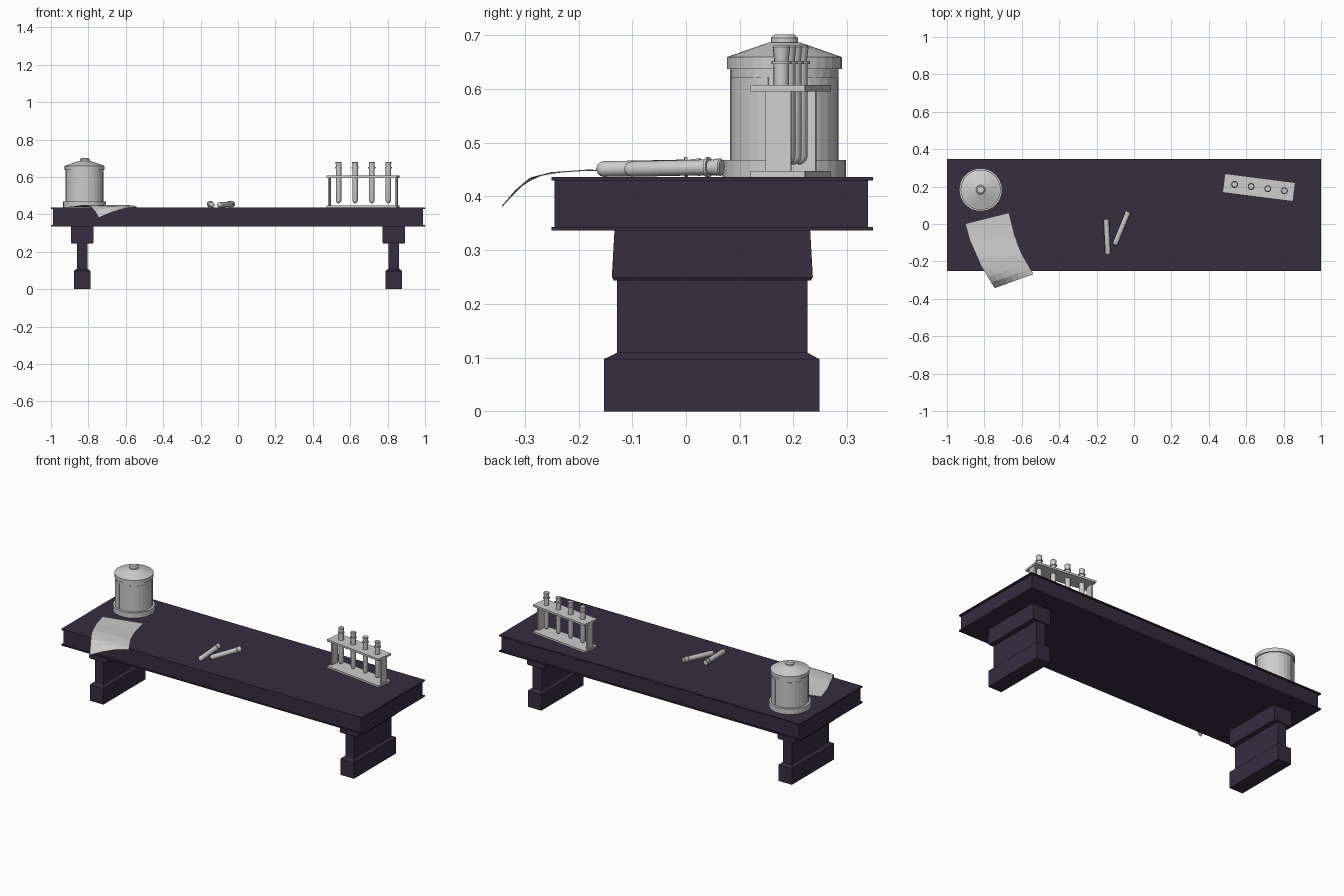
import bpy, bmesh, math
from mathutils import Matrix, Vector

if "Cube" in bpy.data.objects:
    bpy.data.objects.remove(bpy.data.objects["Cube"])


def material(name, rgb):
    m = bpy.data.materials.new(name)
    m.diffuse_color = (*rgb, 1)
    m.use_nodes = True
    m.node_tree.nodes["Principled BSDF"].inputs["Base Color"].default_value = m.diffuse_color
    return m


DARK = material("dark purple wood", (0.036, 0.026, 0.051))
GREY = material("pale grey", (0.61, 0.61, 0.61))
TOP = 0.436


def finish(name, bm, mat, smooth=False):
    bmesh.ops.recalc_face_normals(bm, faces=bm.faces)
    me = bpy.data.meshes.new(name)
    bm.to_mesh(me)
    bm.free()
    me.materials.append(mat)
    ob = bpy.data.objects.new(name, me)
    bpy.context.collection.objects.link(ob)
    if smooth:
        bpy.ops.object.select_all(action='DESELECT')
        ob.select_set(True)
        bpy.context.view_layer.objects.active = ob
        bpy.ops.object.shade_smooth_by_angle(angle=math.radians(35))
    return ob


def add_box(bm, x0, x1, y0, y1, z0, z1):
    size = Matrix.Diagonal((x1 - x0, y1 - y0, z1 - z0, 1))
    mid = Matrix.Translation(((x0 + x1) / 2, (y0 + y1) / 2, (z0 + z1) / 2))
    bmesh.ops.create_cube(bm, size=1, matrix=mid @ size)


def stack(name, sections, mat):
    """Rectangular sections (x0, x1, y0, y1, z) joined from bottom to top."""
    bm = bmesh.new()
    rings = [[bm.verts.new(p) for p in ((a, c, z), (b, c, z), (b, d, z), (a, d, z))]
             for a, b, c, d, z in sections]
    for r, s in zip(rings, rings[1:]):
        for i in range(4):
            j = (i + 1) % 4
            bm.faces.new((r[i], r[j], s[j], s[i]))
    bm.faces.new(rings[0][::-1])
    bm.faces.new(rings[-1])
    return finish(name, bm, mat)


def lathe(name, profile, sides, matrix, mat, smooth=False):
    """Turned solid from (radius, height) points, closed at both ends."""
    bm = bmesh.new()
    rings = [[bm.verts.new((r * math.cos(2 * math.pi * i / sides),
                            r * math.sin(2 * math.pi * i / sides), z))
              for i in range(sides)] for r, z in profile]
    for r, s in zip(rings, rings[1:]):
        for i in range(sides):
            j = (i + 1) % sides
            bm.faces.new((r[i], r[j], s[j], s[i]))
    bm.faces.new(rings[0][::-1])
    bm.faces.new(rings[-1])
    bm.transform(matrix)
    return finish(name, bm, mat, smooth)


# Table top with thin projecting lips
O = (-1, 1, -0.25, 0.348)
I = (-0.988, 0.988, -0.245, 0.339)
stack("table_top", [(*O, 0.336), (*O, 0.343), (*I, 0.343), (*I, 0.429),
                    (*O, 0.429), (*O, TOP)], DARK)

# Two pedestal legs
for side, s in (("left", -1), ("right", 1)):
    x = 0.833 * s
    secs = [(0.045, -0.153, 0.248, 0), (0.045, -0.153, 0.248, 0.097),
            (0.029, -0.128, 0.226, 0.109), (0.029, -0.128, 0.226, 0.243),
            (0.056, -0.134, 0.232, 0.243), (0.060, -0.138, 0.236, 0.25),
            (0.060, -0.133, 0.231, 0.338)]
    stack(side + "_leg", [(x - w, x + w, a, b, z) for w, a, b, z in secs], DARK)

# Lidded jar
jar = Matrix.Translation((-0.82, 0.183, TOP))
lathe("jar", [(0.115, 0), (0.115, 0.032), (0.101, 0.032), (0.101, 0.201)],
      32, jar, GREY)
lathe("jar_lid", [(0.107, 0.201), (0.107, 0.223), (0.03, 0.25), (0.025, 0.25),
                  (0.025, 0.259), (0.018, 0.265)], 32, jar, GREY)

# Raised curved panels round the jar
bm = bmesh.new()
for k in range(4):
    cols = []
    for i in range(6):
        a = math.pi / 2 * k + math.pi / 4 + (i - 2.5) * math.pi / 16
        cols.append([bm.verts.new((r * math.cos(a), r * math.sin(a), z))
                     for r, z in ((0.1, 0.032), (0.1035, 0.032), (0.1035, 0.185), (0.1, 0.185))])
    for c, d in zip(cols, cols[1:]):
        for i in range(4):
            j = (i + 1) % 4
            bm.faces.new((c[i], c[j], d[j], d[i]))
    bm.faces.new(cols[0])
    bm.faces.new(cols[-1][::-1])
bm.transform(jar)
finish("jar_panels", bm, GREY)

# Test tube rack: drilled upper plate, lower plate, two end posts
rack = Matrix.Translation((0.668, 0.195, TOP)) @ Matrix.Rotation(math.radians(-7.3), 4, 'Z')
bm = bmesh.new()
add_box(bm, -0.19, 0.19, -0.051, 0.051, 0.159, 0.171)
add_box(bm, -0.19, 0.19, -0.051, 0.051, 0, 0.011)
for s in (-1, 1):
    add_box(bm, s * 0.181 - 0.005, s * 0.181 + 0.005, -0.024, 0.024, 0.01, 0.16)
bm.transform(rack)
finish("tube_rack", bm, GREY)

# Stoppered test tubes: four in the rack, two lying on the table
R = 0.0145
tube = [(0.002, 0), (0.008, 0.003), (0.0125, 0.008), (R, 0.015), (R, 0.187),
        (0.019, 0.187), (0.019, 0.193), (0.0135, 0.193), (0.0165, 0.219), (0.0145, 0.222)]
for i in range(4):
    at = rack @ Matrix.Translation((-0.131 + 0.0893 * i, 0, 0.023))
    lathe("rack_tube_%d" % (i + 1), tube, 12, at, GREY, True)
short = [(r, z * 0.88) for r, z in tube]
for i, (a, b) in enumerate((((-0.139, -0.167), (-0.149, 0.028)),
                            ((-0.104, -0.114), (-0.030, 0.067)))):
    d = Vector((b[0] - a[0], b[1] - a[1], 0.004))
    at = Matrix.Translation((*a, TOP + R)) @ d.to_track_quat('Z', 'Y').to_matrix().to_4x4()
    lathe("loose_tube_%d" % (i + 1), short, 12, at, GREY, True)

# Sheet of paper drooping over the front edge
left = [(-0.9, 0.0), (-0.872, -0.1), (-0.82, -0.22), (-0.745, -0.342)]
right = [(-0.67, 0.058), (-0.641, -0.06), (-0.6, -0.16), (-0.538, -0.268)]
drop = [(-0.345, 0.378), (-0.318, 0.41), (-0.29, 0.434), (-0.25, 0.444),
        (-0.18, 0.449), (-0.08, 0.442), (0.07, 0.439)]


def along(pts, t):
    k = min(int(t * 3), 2)
    return Vector(pts[k]).lerp(Vector(pts[k + 1]), t * 3 - k)


def height(y):
    for (y0, z0), (y1, z1) in zip(drop, drop[1:]):
        if y <= y1:
            return z0 + (z1 - z0) * (y - y0) / (y1 - y0)
    return drop[-1][1]


bm = bmesh.new()
grid = []
for j in range(13):
    a, b = along(left, j / 12), along(right, j / 12)
    pts = [a.lerp(b, i / 6) for i in range(7)]
    grid.append([bm.verts.new((p.x, p.y, height(p.y))) for p in pts])
for r, s in zip(grid, grid[1:]):
    for i in range(6):
        bm.faces.new((r[i], r[i + 1], s[i + 1], s[i]))
paper = finish("paper_sheet", bm, GREY)
mod = paper.modifiers.new("thickness", 'SOLIDIFY')
mod.thickness = 0.002
mod.offset = 0
